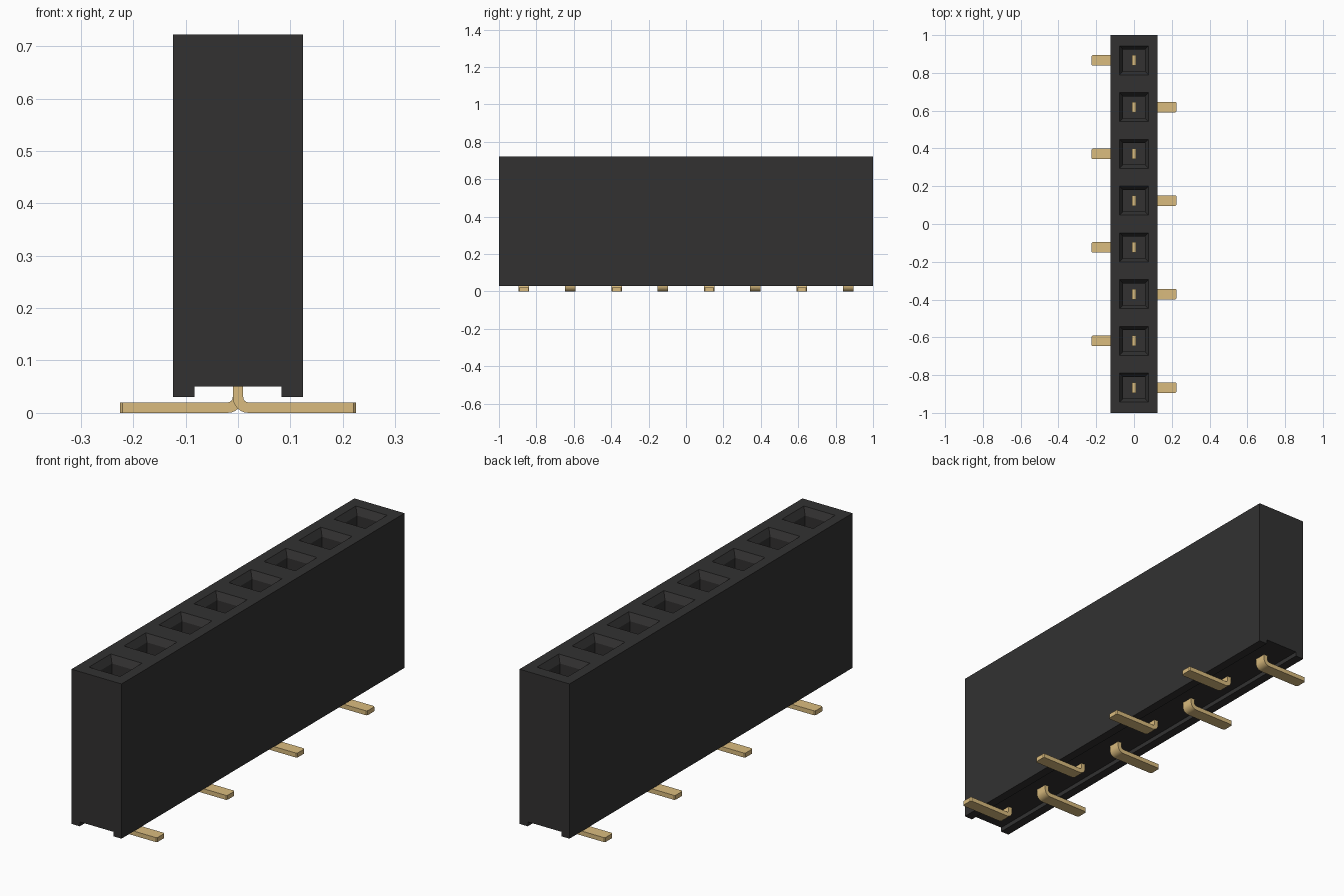
import bpy, bmesh, math
from mathutils import Vector

if "Cube" in bpy.data.objects:
    bpy.data.objects.remove(bpy.data.objects["Cube"], do_unlink=True)

COUNT, PITCH = 8, 0.2475
HALF_W, TOP = PITCH / 2, 0.722


def material(name, rgb):
    m = bpy.data.materials.new(name)
    m.use_nodes = True
    m.diffuse_color = (*rgb, 1)
    m.node_tree.nodes["Principled BSDF"].inputs["Base Color"].default_value = (*rgb, 1)
    return m


def finish(name, bm, mat):
    bmesh.ops.recalc_face_normals(bm, faces=bm.faces)
    me = bpy.data.meshes.new(name)
    bm.to_mesh(me)
    bm.free()
    me.materials.append(mat)
    ob = bpy.data.objects.new(name, me)
    bpy.context.collection.objects.link(ob)
    return ob


def extrude_profile(points, ys):
    """Sweep a closed x-z outline through the given y stations."""
    bm = bmesh.new()
    rings = [[bm.verts.new((x, y, z)) for x, z in points] for y in ys]
    n = len(points)
    for a, b in zip(rings, rings[1:]):
        for i in range(n):
            j = (i + 1) % n
            bm.faces.new((a[i], a[j], b[j], b[i]))
    bm.faces.new(rings[0])
    bm.faces.new(rings[-1])
    bmesh.ops.recalc_face_normals(bm, faces=bm.faces)
    return bm


black = material("black plastic", (0.032, 0.031, 0.031))
gold = material("gold metal", (0.70, 0.50, 0.21))

# Housing with a channel along the underside
outline = [(-HALF_W, 0.03), (-0.083, 0.03), (-0.083, 0.05), (0.083, 0.05),
           (0.083, 0.03), (HALF_W, 0.03), (HALF_W, TOP), (-HALF_W, TOP)]
stations = [-1] + [(k - COUNT / 2) * PITCH for k in range(COUNT + 1)] + [1]
bm = extrude_profile(outline, stations)

# Sockets: square opening, tapered lead-in, then a deep straight hole
cells = [f for f in bm.faces if f.normal.z > 0.9
         and f.calc_center_median().z > TOP - 0.01 and f.calc_area() > 0.03]
bmesh.ops.inset_individual(bm, faces=cells, thickness=HALF_W - 0.058)
bmesh.ops.inset_individual(bm, faces=cells, thickness=0.028, depth=-0.03)
holes = bmesh.ops.extrude_discrete_faces(bm, faces=cells)["faces"]
for f in holes:
    bmesh.ops.translate(bm, verts=f.verts, vec=Vector((0, 0, -0.4)))
finish("housing", bm, black)


# Contact pins: upright strip bent outward into a flat foot
def arc(radius):
    return [(0.02 + radius * math.cos(a), 0.03 + radius * math.sin(a))
            for a in (math.pi * (1 + i / 12) for i in range(7))]


def pin(index):
    side = 1 if index % 2 == 0 else -1
    y = (index - (COUNT - 1) / 2) * PITCH
    path = ([(-0.01, 0.5)] + arc(0.03) + [(0.225, 0), (0.225, 0.02)]
            + arc(0.01)[::-1] + [(0.01, 0.5)])
    bm = extrude_profile([(side * x, z) for x, z in path], [y - 0.028, y + 0.028])
    # Clip the vertical corners of the foot tip
    tips = [e for e in bm.edges
            if all(abs(v.co.x) > 0.22 for v in e.verts)
            and abs(e.verts[0].co.z - e.verts[1].co.z) > 0.01]
    bmesh.ops.bevel(bm, geom=tips, offset=0.005, segments=1, affect='EDGES')
    ob = finish(f"pin_{index + 1}", bm, gold)
    bpy.ops.object.select_all(action='DESELECT')
    ob.select_set(True)
    bpy.context.view_layer.objects.active = ob
    bpy.ops.object.shade_smooth_by_angle(angle=math.radians(30))


for i in range(COUNT):
    pin(i)
